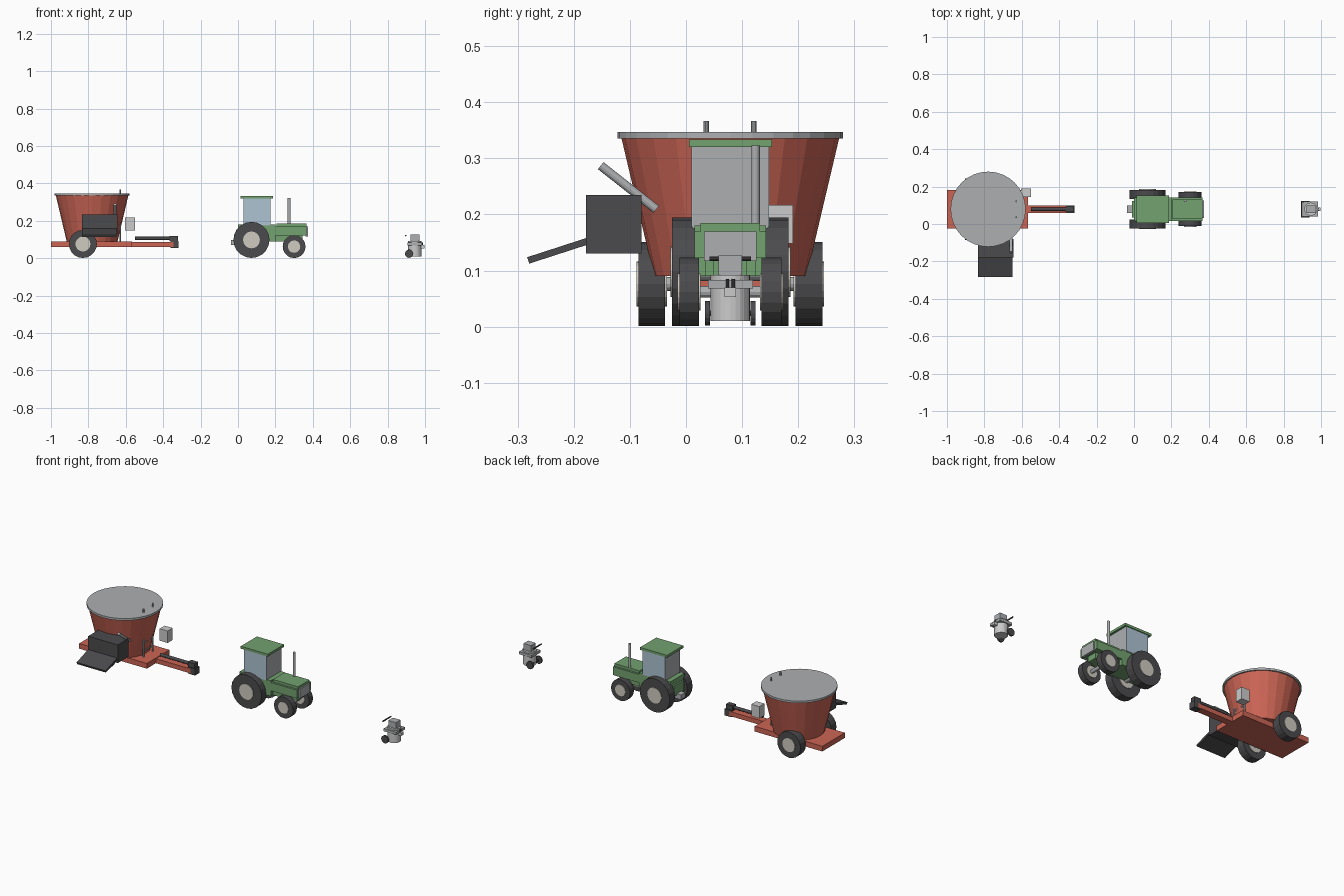
import bpy, bmesh, math
from mathutils import Vector, Matrix

if "Cube" in bpy.data.objects:
    bpy.data.objects.remove(bpy.data.objects["Cube"])

CY = 0.079  # shared centre line of all three machines


def mat(name, r, g, b):
    m = bpy.data.materials.new(name)
    m.diffuse_color = (r, g, b, 1)
    m.use_nodes = True
    m.node_tree.nodes["Principled BSDF"].inputs["Base Color"].default_value = m.diffuse_color
    return m


RED = mat("red_paint", 0.6, 0.13, 0.09)
GREEN = mat("green_paint", 0.17, 0.36, 0.16)
DARK = mat("dark_rubber", 0.07, 0.07, 0.075)
GLASS = mat("glass", 0.42, 0.55, 0.65)
CREAM = mat("hub_cream", 0.62, 0.6, 0.53)
STEEL = mat("steel", 0.42, 0.43, 0.44)


def finish(name, bm, material):
    bmesh.ops.recalc_face_normals(bm, faces=bm.faces)
    me = bpy.data.meshes.new(name)
    bm.to_mesh(me)
    bm.free()
    ob = bpy.data.objects.new(name, me)
    bpy.context.collection.objects.link(ob)
    if material:
        me.materials.append(material)
    return ob


def box(name, x, y, z, material=None):
    """Box from (min, max) pairs."""
    bm = bmesh.new()
    bmesh.ops.create_cube(bm, size=1)
    for v in bm.verts:
        v.co = Vector([(r[0] + r[1]) / 2 + c * (r[1] - r[0]) for r, c in zip((x, y, z), v.co)])
    return finish(name, bm, material)


def rod(name, a, b, r, material=None, n=16, r2=None):
    """Cylinder or cone between two points."""
    a, b = Vector(a), Vector(b)
    d = b - a
    M = Matrix.Translation((a + b) / 2) @ d.to_track_quat('Z', 'Y').to_matrix().to_4x4()
    bm = bmesh.new()
    bmesh.ops.create_cone(bm, cap_ends=True, segments=n, radius1=r,
                          radius2=r if r2 is None else r2, depth=d.length, matrix=M)
    return finish(name, bm, material)


def wheels(name, x, z, r, inner, outer, hub):
    """Mirrored pair of wheels with hubs and a joining axle."""
    for s, side in ((-1, "right"), (1, "left")):
        rod(f"{name}_tyre_{side}", (x, CY + s * inner, z), (x, CY + s * outer, z), r, DARK, 20)
        rod(f"{name}_hub_{side}", (x, CY + s * (inner - .003), z), (x, CY + s * (outer + .003), z),
            hub, CREAM, 20)
    rod(f"{name}_axle", (x, CY - inner, z), (x, CY + inner, z), r * 0.17, STEEL, 12)


# Feed mixer: chassis, tub and lid
TX = -0.78
box("mixer_chassis", (-1.0, -0.567), (CY - .103, CY + .103), (.06, .09), RED)
box("mixer_drawbar", (-.567, -.345), (CY - .02, CY + .02), (.06, .086), RED)
box("mixer_hitch", (-.36, -.317), (CY - .02, CY + .02), (.055, .093), DARK)
rod("mixer_tub", (TX, CY, .09), (TX, CY, .336), .136, RED, 24, .194)
rod("mixer_lid", (TX, CY, .335), (TX, CY, .347), .201, STEEL, 32)
wheels("mixer", -.829, .076, .0745, .116, .164, .04)

# Drive shaft
rod("drive_shaft", (-.55, CY, .106), (-.36, CY, .106), .009, DARK)
box("drive_shaft_joint", (-.365, -.322), (CY - .015, CY + .015), (.093, .12), DARK)

# Discharge box, sloping chute and hydraulic ram
box("discharge_box", (-.835, -.645), (-.178, -.079), (.13, .235), DARK)
chute = box("discharge_chute", (-.835, -.65), (-.058, .058), (-.006, .006), DARK)
chute.rotation_euler.x = math.atan2(.035, .108)
chute.location = (0, -.226, .136)
rod("discharge_ram", (-.657, -.152, .287), (-.657, -.053, .209), .008, STEEL, 12)

# Ladder on the tub front
for y in (.036, .121):
    rod("ladder_rail", (-.63, y, .088), (-.63, y, .367), .005, STEEL, 10)
for i in range(5):
    rod("ladder_rung", (-.63, .036, .12 + i * .05), (-.63, .121, .12 + i * .05), .004, STEEL, 8)
box("control_box", (-.603, -.552), (.145, .191), (.148, .217))

# Tractor body
box("tractor_chassis", (-.01, .31), (CY - .045, CY + .045), (.09, .15), GREEN)
box("tractor_body", (.0, .2), (CY - .064, CY + .064), (.09, .18), GREEN)
box("tractor_hood", (.19, .366), (CY - .064, CY + .064), (.122, .17), GREEN)
box("tractor_hood_top", (.205, .366), (CY - .053, CY + .053), (.165, .185), GREEN)
box("tractor_grille", (.36, .374), (CY - .047, CY + .047), (.117, .17), STEEL)
box("tractor_front_bolster", (.25, .345), (CY - .03, CY + .03), (.09, .125), GREEN)
box("rear_hitch", (-.038, .01), (CY - .02, CY + .02), (.07, .098), STEEL)

# Cab with side glass and roof
box("tractor_cab", (.029, .175), (CY - .067, CY + .067), (.175, .322), STEEL)
for s in (-1, 1):
    box("cab_side_glass", (.03, .174), sorted((CY + s * .06, CY + s * .069)), (.178, .321), GLASS)
box("cab_roof", (.014, .187), (CY - .074, CY + .074), (.32, .334), GREEN)
rod("exhaust_pipe", (.273, .124, .17), (.273, .124, .323), .0075, STEEL, 12)

# Tractor wheels
wheels("tractor_rear", .072, .098, .0965, .056, .104, .045)
wheels("tractor_front", .3, .062, .061, .056, .091, .033)

# Portable bucket unit: can, collar, head
BX = .945
rod("can_body", (BX, CY, .01), (BX, CY, .092), .035, None, 24)
box("can_collar", (.905, .985), (CY - .04, CY + .04), (.068, .083), STEEL)
box("can_head", (.922, .97), (CY - .021, CY + .021), (.09, .127), STEEL)
box("can_outlet", (.975, .997), (CY - .01, CY + .01), (.053, .07))
for s in (-1, 1):
    rod("outlet_prong", (.985, CY + s * .005, .07), (.985, CY + s * .005, .085), .003, DARK, 8)

# Cart wheels and push handle
for s in (-1, 1):
    rod("cart_wheel", (.915, CY + s * .036, .024), (.915, CY + s * .045, .024), .022, DARK, 16)
rod("cart_axle", (.915, CY - .037, .024), (.915, CY + .037, .024), .005, DARK, 10)
rod("cart_handle", (.897, CY - .037, .121), (.897, CY + .037, .121), .004, DARK, 10)
